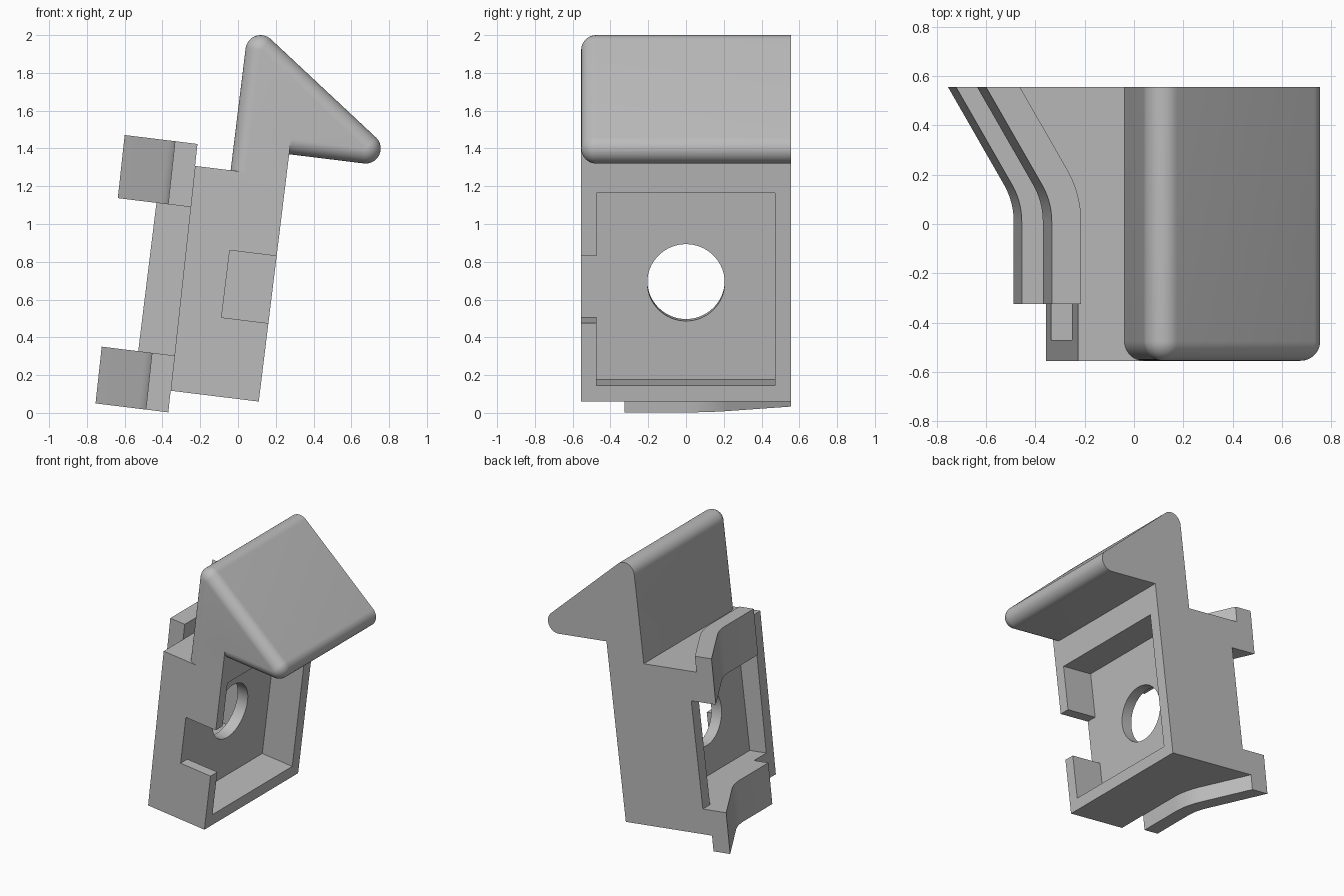
import bpy, bmesh
from math import sin, cos, tan, radians, pi

if "Cube" in bpy.data.objects:
    bpy.data.objects.remove(bpy.data.objects["Cube"], do_unlink=True)

HALF = 0.555          # half depth along y
R = 0.08              # fillet radius of the hook
FLARE = radians(30)   # outward bend of the clips

grey = bpy.data.materials.new("plain_grey")
grey.use_nodes = True
grey.diffuse_color = (0.5, 0.5, 0.5, 1)
grey.node_tree.nodes["Principled BSDF"].inputs["Base Color"].default_value = (0.5, 0.5, 0.5, 1)


def finish(name, bm):
    bmesh.ops.recalc_face_normals(bm, faces=bm.faces[:])
    mesh = bpy.data.meshes.new(name)
    bm.to_mesh(mesh)
    bm.free()
    mesh.materials.append(grey)
    ob = bpy.data.objects.new(name, mesh)
    bpy.context.collection.objects.link(ob)
    return ob


def prism(name, plan, z0, z1):
    """Upright prism; its left side has a slight draft."""
    bm = bmesh.new()
    rings = [[bm.verts.new((x - (0.014 * z if x < -0.4 else 0), y, z)) for x, y in plan]
             for z in (z0, z1)]
    n = len(plan)
    bm.faces.new(rings[0])
    bm.faces.new(rings[1])
    for i in range(n):
        j = (i + 1) % n
        bm.faces.new((rings[0][i], rings[0][j], rings[1][j], rings[1][i]))
    return finish(name, bm)


def box(name, x, y, z):
    bm = bmesh.new()
    bmesh.ops.create_cube(bm, size=1)
    for v in bm.verts:
        v.co = [r[0] if c < 0 else r[1] for r, c in zip((x, y, z), v.co)]
    return finish(name, bm)


def combine(target, other, operation):
    mod = target.modifiers.new(operation.lower(), 'BOOLEAN')
    mod.operation, mod.solver, mod.object = operation, 'EXACT', other
    bpy.context.view_layer.objects.active = target
    bpy.ops.object.modifier_apply(modifier=mod.name)
    bpy.data.objects.remove(other, do_unlink=True)


def flared_curve(radius, start):
    """Plan line: straight, then an arc, then straight to the back."""
    cx, cy = -0.89, 0.01
    pts = [(cx + radius, start)]
    pts += [(cx + radius * cos(FLARE * i / 8), cy + radius * sin(FLARE * i / 8)) for i in range(9)]
    x, y = pts[-1]
    return pts + [(x - (HALF - y) * tan(FLARE), HALF)]


# Body block with the flared left side
body = prism("hook_bracket", [(0, HALF), (0, -HALF)] + flared_curve(0.42, -HALF), 0, 1.197)

# Right pocket, front notch, left pocket and trimmed back wall
for name, x, y, z in (
        ("right_pocket", (-0.25, 0.3), (-0.475, 0.47), (0.086, 1.113)),
        ("front_notch", (-0.25, 0.3), (-0.7, -0.4), (0.418, 0.776)),
        ("left_pocket", (-1, -0.335), (-0.47, 0.47), (0.187, 0.978)),
        ("back_trim", (-1, -0.666), (0.4, 0.7), (0.187, 0.978))):
    combine(body, box(name, x, y, z), 'DIFFERENCE')

# Round hole through the web
hole = prism("hole", [(0.205 * cos(i * pi / 32), 0.205 * sin(i * pi / 32)) for i in range(64)], -0.2, 0.2)
hole.rotation_euler.y = pi / 2
hole.location = (-0.3, 0, 0.604)
bpy.context.view_layer.update()
combine(body, hole, 'DIFFERENCE')

# Upper and lower flared clips
for name, z0, z1 in (("lower_clip", -0.115, 0.187), ("upper_clip", 0.978, 1.314)):
    plan = flared_curve(0.42, -0.325) + flared_curve(0.30, -0.325)[::-1]
    combine(body, prism(name, plan, z0, z1), 'UNION')

# Neck with a rounded front left edge
arc = [(-0.217 - R * cos(i * pi / 24), -0.475 - R * sin(i * pi / 24)) for i in range(13)]
neck = prism("neck", [(0, HALF), (-0.217 - R, HALF)] + arc + [(0, -HALF)], 1.14, 1.399)
combine(body, neck, 'UNION')

# Hook wedge: hull of three rods with round front ends
bm = bmesh.new()
for cx, cz in ((-0.217, 1.847), (0.398, 1.399), (-0.217, 1.399)):
    bm.verts.new((cx, -HALF, cz))
    for k in range(-1, 12):
        phi = max(k, 0) * pi / 24
        y = HALF if k < 0 else -0.475 - R * sin(phi)
        for i in range(48):
            a = i * pi / 24
            bm.verts.new((cx + R * cos(phi) * cos(a), y, cz + R * cos(phi) * sin(a)))
hull = bmesh.ops.convex_hull(bm, input=bm.verts[:])
bmesh.ops.delete(bm, geom=[v for v in bm.verts if not v.link_faces], context='VERTS')
bmesh.ops.dissolve_limit(bm, angle_limit=0.002, verts=bm.verts[:], edges=bm.edges[:])
combine(body, finish("hook_wedge", bm), 'UNION')

# Lean the whole part and shade it
body.rotation_euler.y = radians(7)
body.location = (0.11, 0, 0.06)
bpy.ops.object.select_all(action='DESELECT')
body.select_set(True)
bpy.context.view_layer.objects.active = body
bpy.ops.object.shade_smooth_by_angle(angle=radians(30))
